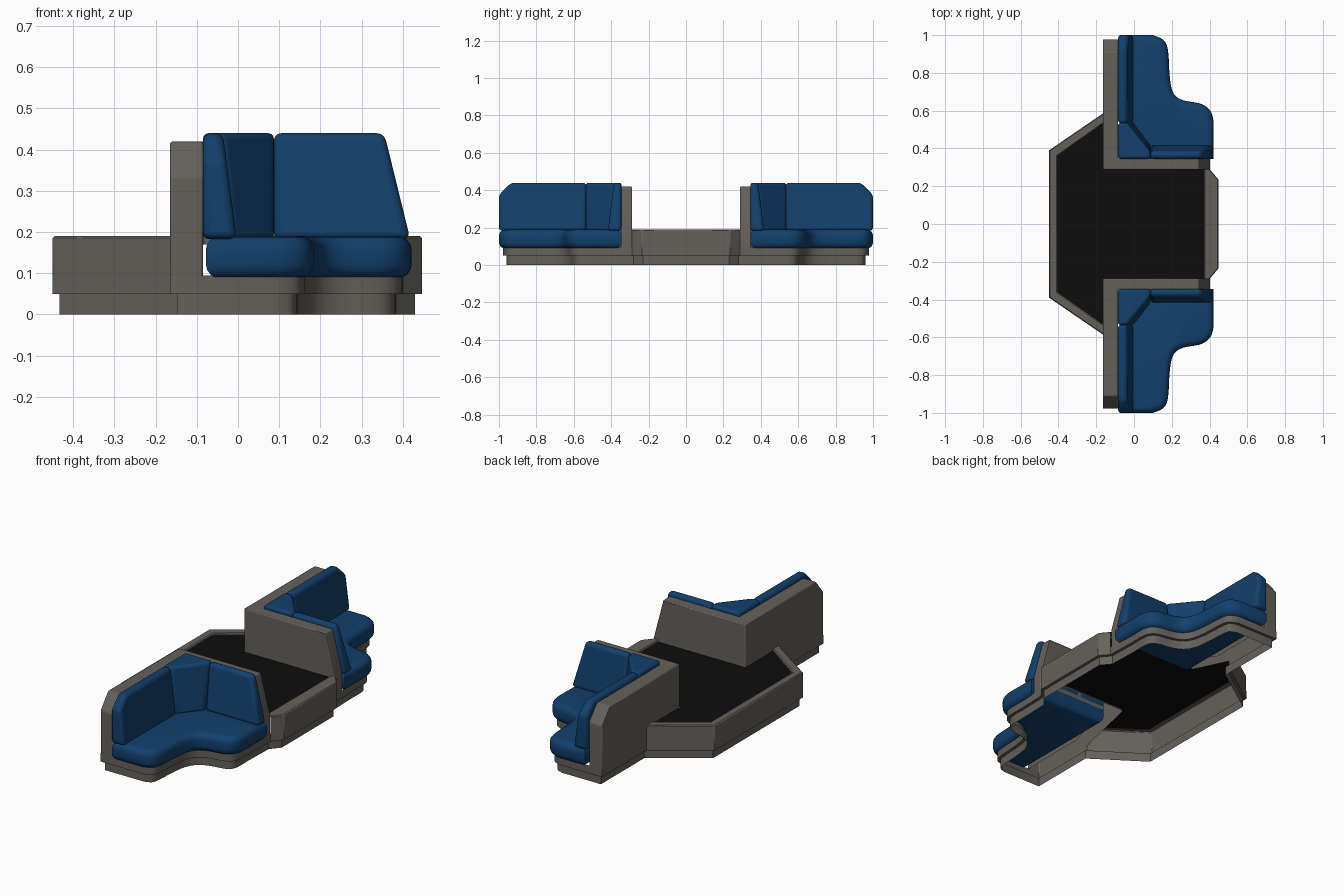
import bpy, bmesh, math
from mathutils import Vector

if "Cube" in bpy.data.objects:
    bpy.data.objects.remove(bpy.data.objects["Cube"])


def material(name, rgb):
    m = bpy.data.materials.new(name)
    m.diffuse_color = (*rgb, 1)
    m.use_nodes = True
    m.node_tree.nodes["Principled BSDF"].inputs["Base Color"].default_value = m.diffuse_color
    return m


GREY = material("warm grey shell", (0.13, 0.12, 0.105))
BLUE = material("blue upholstery", (0.006, 0.05, 0.15))
BLACK = material("black soil", (0.004, 0.004, 0.004))


def build(name, rings, mat, closed=True, caps=(), bevel=0, segs=1, mirror=False):
    """Skin a list of equal-length point rings, capping the listed ring indices."""
    bm = bmesh.new()
    vs = [[bm.verts.new(p) for p in r] for r in rings]
    n = len(rings[0])
    for a, b in zip(vs, vs[1:]):
        for i in range(n if closed else n - 1):
            j = (i + 1) % n
            bm.faces.new((a[i], a[j], b[j], b[i]))
    for c in caps:
        bm.faces.new(vs[c])
    bmesh.ops.recalc_face_normals(bm, faces=bm.faces)
    me = bpy.data.meshes.new(name)
    bm.to_mesh(me)
    bm.free()
    me.materials.append(mat)
    ob = bpy.data.objects.new(name, me)
    bpy.context.collection.objects.link(ob)
    bpy.ops.object.select_all(action='DESELECT')
    ob.select_set(True)
    bpy.context.view_layer.objects.active = ob
    if mirror:
        m = ob.modifiers.new("Mirror", 'MIRROR')
        m.use_axis = (False, True, False)
        m.use_mirror_merge = False
    if bevel:
        b = ob.modifiers.new("Bevel", 'BEVEL')
        b.width, b.segments, b.limit_method = bevel, segs, 'ANGLE'
        b.angle_limit = math.radians(25)
    bpy.ops.object.shade_smooth_by_angle(angle=math.radians(35))
    return ob


def inset(pts, d):
    """Move a closed 2D outline inward by d (mitred)."""
    n = len(pts)
    area = sum(pts[i][0] * pts[(i + 1) % n][1] - pts[(i + 1) % n][0] * pts[i][1] for i in range(n))
    s = 1 if area > 0 else -1
    out = []
    for i in range(n):
        p = Vector(pts[i])
        e1 = (p - Vector(pts[i - 1])).normalized()
        e2 = (Vector(pts[(i + 1) % n]) - p).normalized()
        n1, n2 = Vector((-e1.y, e1.x)) * s, Vector((-e2.y, e2.x)) * s
        q = p + (n1 + n2) * d / max(0.4, 1 + n1.dot(n2))
        out.append((q.x, q.y))
    return out


def smooth(pts, k=3):
    """Catmull-Rom through the points."""
    v = [Vector(p) for p in pts]
    v = [2 * v[0] - v[1]] + v + [2 * v[-1] - v[-2]]
    out = []
    for a, b, c, d in zip(v, v[1:], v[2:], v[3:]):
        for i in range(k):
            t = i / k
            q = 0.5 * (2 * b + (c - a) * t + (2 * a - 5 * b + 4 * c - d) * t**2
                       + (3 * b - a - 3 * c + d) * t**3)
            out.append((q.x, q.y))
    return out + [tuple(pts[-1])]


def at(pts, z):
    return [(x, y, z) for x, y in pts]


# seat cushion: wavy front outline with rounded edges
curve = smooth([(0.10, 1.0), (0.155, 0.975), (0.18, 0.92), (0.19, 0.77), (0.21, 0.69),
                (0.26, 0.655), (0.35, 0.638), (0.40, 0.605), (0.42, 0.55), (0.42, 0.45)])
seat = [(-0.078, 0.345), (-0.078, 1.0)] + curve + [(0.42, 0.345)]
R, Z0, Z1 = 0.034, 0.088, 0.19
angles = [math.radians(a) for a in (0, 22.5, 45, 67.5, 90)]
rings = [at(inset(seat, R * (1 - math.sin(a))), Z0 + R * (1 - math.cos(a))) for a in angles]
rings += [at(inset(seat, R * (1 - math.sin(a))), Z1 - R * (1 - math.cos(a))) for a in angles[::-1]]
build("seat_cushion", rings, BLUE, caps=(0, -1), mirror=True)

# shell base with recessed plinth around the whole outline, open underneath
half = [(0.447, 0.235), (0.403, 0.288)] + inset(seat, 0.022)[2:-1][::-1]
half += [(-0.165, 0.978), (-0.165, 0.585), (-0.45, 0.39)]
base = half + [(x, -y) for x, y in half[::-1]]
plinth = inset(base, 0.017)
build("base_and_plinth", [at(plinth, 0), at(plinth, 0.05), at(base, 0.05), at(base, 0.095)], GREY)


# planter rims, back and front
def rim(name, outer, inner):
    outer += [(x, -y) for x, y in outer[::-1]]
    inner += [(x, -y) for x, y in inner[::-1]]
    build(name, [at(outer, 0.095), at(outer, 0.19), at(inner, 0.19), at(inner, 0.175)],
          GREY, closed=False, bevel=0.005)


rim("planter_back_rim", [(-0.165, 0.585), (-0.45, 0.39)], [(-0.165, 0.53), (-0.405, 0.36)])
rim("planter_front_rim", [(0.403, 0.288), (0.447, 0.235)], [(0.37, 0.288), (0.37, 0.235)])

# soil surface
soil = [(0.37, 0.288), (-0.165, 0.288), (-0.165, 0.53), (-0.405, 0.36)]
build("soil", [at(soil + [(x, -y) for x, y in soil[::-1]], 0.178)], BLACK, closed=False, caps=(0,))

# L-shaped back wall: stations of (outer, inner, bottom z, top z)
stations = [((-0.165, 0.978), (-0.085, 0.978), 0.088, 0.335),
            ((-0.165, 0.91), (-0.085, 0.91), 0.088, 0.42),
            ((-0.165, 0.585), (-0.085, 0.585), 0.088, 0.42),
            ((-0.165, 0.288), (-0.085, 0.347), 0.17, 0.42),
            ((0.342, 0.288), (0.342, 0.347), 0.17, 0.42),
            ((0.402, 0.288), (0.402, 0.347), 0.088, 0.19)]
wall = [[(*o, zb), (*o, zt), (*i, zt), (*i, zb)] for o, i, zb, zt in stations]
build("back_wall", wall, GREY, closed=False, caps=(0, -1), bevel=0.006, segs=2, mirror=True)

# leaning back cushions
ZB, ZT = 0.183, 0.44


def lean(z, bottom, top):
    return bottom + (top - bottom) * (z - ZB) / (ZT - ZB)


long = [(0.533, ZB), (1.0, ZB), (1.0, 0.375), (0.935, ZT), (0.533, ZT)]
build("long_back_cushion", [[(-0.085, y, z) for y, z in long],
                            [(lean(z, -0.003, -0.037), y, z) for y, z in long]],
      BLUE, caps=(0, -1), bevel=0.018, segs=3, mirror=True)
short = [(0.087, ZB), (0.418, ZB), (0.355, ZT), (0.087, ZT)]
build("side_back_cushion", [[(x, 0.345, z) for x, z in short],
                            [(x, lean(z, 0.418, 0.385), z) for x, z in short]],
      BLUE, caps=(0, -1), bevel=0.018, segs=3, mirror=True)
low = [(-0.085, 0.345), (0.087, 0.345), (0.087, 0.418), (-0.003, 0.535), (-0.085, 0.535)]
high = [(-0.085, 0.345), (0.087, 0.345), (0.087, 0.383), (-0.037, 0.535), (-0.085, 0.535)]
build("corner_back_cushion", [at(low, ZB), at(high, ZT)], BLUE, caps=(0, -1),
      bevel=0.014, segs=3, mirror=True)
